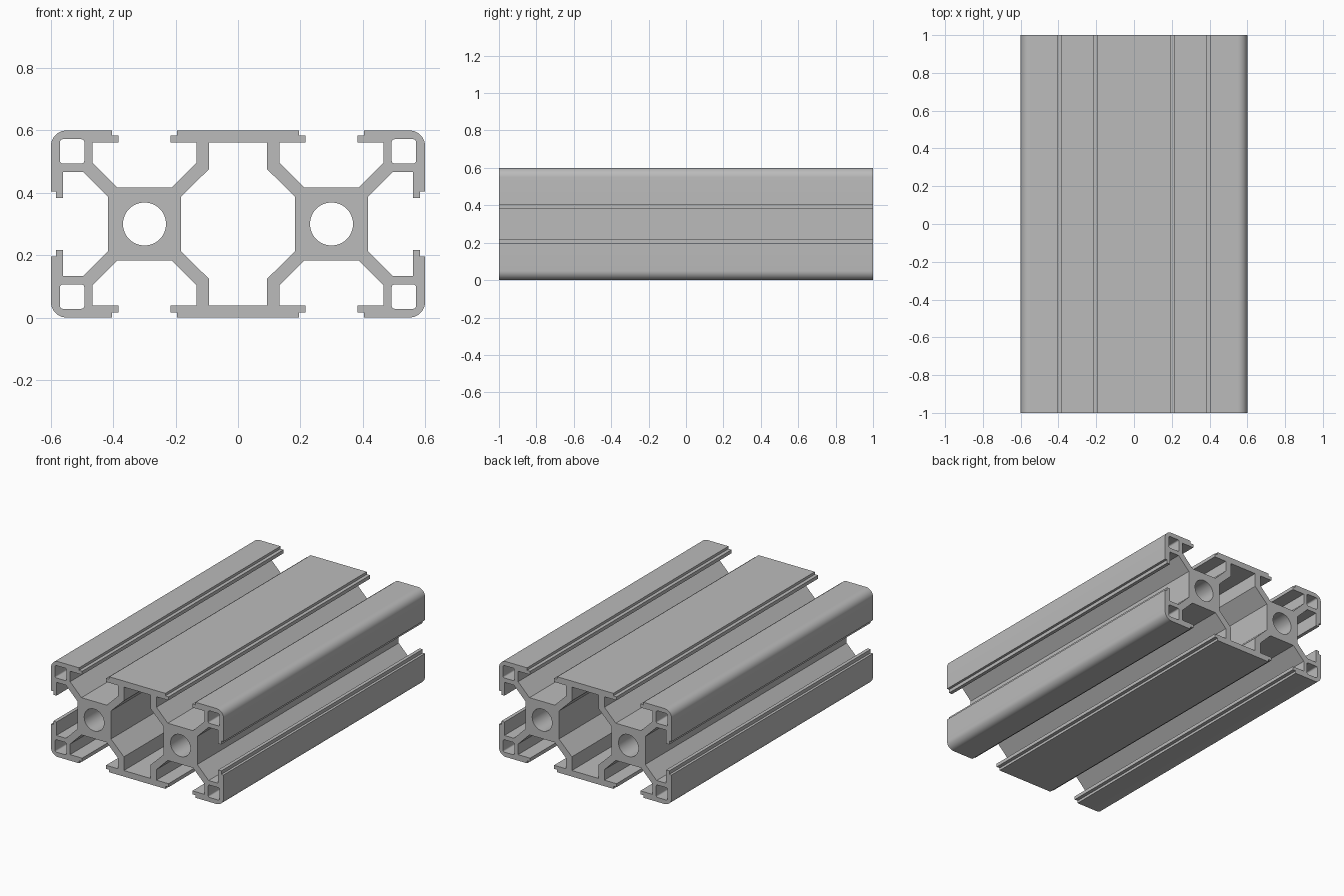
import bpy
import bmesh
from math import sin, cos, pi

cube = bpy.data.objects.get("Cube")
if cube:
    bpy.data.objects.remove(cube, do_unlink=True)

HALF = 0.3        # half height, and x offset of each core
LENGTH = 2.0


def arc(cx, cy, r, start, end, steps):
    return [(cx + r * cos(start + (end - start) * i / steps),
             cy + r * sin(start + (end - start) * i / steps))
            for i in range(steps + 1)]


def four_way(quarter):
    """Mirror a first-quadrant path into one closed loop."""
    flip = quarter[::-1]
    return (quarter + [(-x, z) for x, z in flip]
            + [(-x, -z) for x, z in quarter] + [(x, -z) for x, z in flip])


def rounded_square(cx, cy, h, r, steps=4):
    loop = []
    for i, (sx, sy) in enumerate([(1, 1), (-1, 1), (-1, -1), (1, -1)]):
        loop += arc(cx + sx * (h - r), cy + sy * (h - r), r,
                    i * pi / 2, (i + 1) * pi / 2, steps)
    return loop


# Half of a T slot as (along, outward) from the core centre
slot = [(.088, .117), (.167, .196), (.167, .262), (.083, .262),
        (.083, .284), (.105, .284), (.105, .3)]

# Outer outline: side slot, rounded corner, both halves of the top slot
side_slot = [(HALF + out, along) for along, out in slot]
corner = arc(.55, .25, .05, 0, pi / 2, 10)
top_right = [(HALF + along, out) for along, out in slot[::-1]]
top_left = [(HALF - along, out) for along, out in slot]
loops = [four_way(side_slot + corner + top_right + top_left)]

# Central cavity between the cores
loops.append(four_way([(.183, .088), (.093, .176), (.093, .262)]))

# Core bores and hollow corners
for sx in (-1, 1):
    loops.append(arc(sx * HALF, 0, .069, 0, 2 * pi, 48)[:-1])
    for sz in (-1, 1):
        loops.append(rounded_square(sx * .532, sz * .233, .039, .009))

# Filled profile extruded along the length
curve = bpy.data.curves.new("profile", 'CURVE')
curve.dimensions = '2D'
curve.fill_mode = 'BOTH'
curve.extrude = LENGTH / 2
for loop in loops:
    spline = curve.splines.new('POLY')
    spline.points.add(len(loop) - 1)
    for point, (x, z) in zip(spline.points, loop):
        point.co = (x, z, 0, 1)
    spline.use_cyclic_u = True

beam = bpy.data.objects.new("slotted_beam", curve)
bpy.context.collection.objects.link(beam)
beam.rotation_euler.x = pi / 2
beam.location.z = HALF
bpy.ops.object.select_all(action='DESELECT')
beam.select_set(True)
bpy.context.view_layer.objects.active = beam
bpy.ops.object.convert(target='MESH')
bpy.ops.object.transform_apply(location=True, rotation=True, scale=True)

# Weld the caps to the walls
bm = bmesh.new()
bm.from_mesh(beam.data)
bmesh.ops.remove_doubles(bm, verts=bm.verts, dist=.0002)
bmesh.ops.recalc_face_normals(bm, faces=bm.faces)
bm.to_mesh(beam.data)
bm.free()

# Plain aluminium grey
grey = bpy.data.materials.new("aluminium_grey")
grey.use_nodes = True
colour = (.5, .5, .5, 1)
grey.diffuse_color = colour
grey.node_tree.nodes["Principled BSDF"].inputs["Base Color"].default_value = colour
beam.data.materials.clear()
beam.data.materials.append(grey)

bpy.ops.object.shade_smooth_by_angle(angle=pi / 6)
